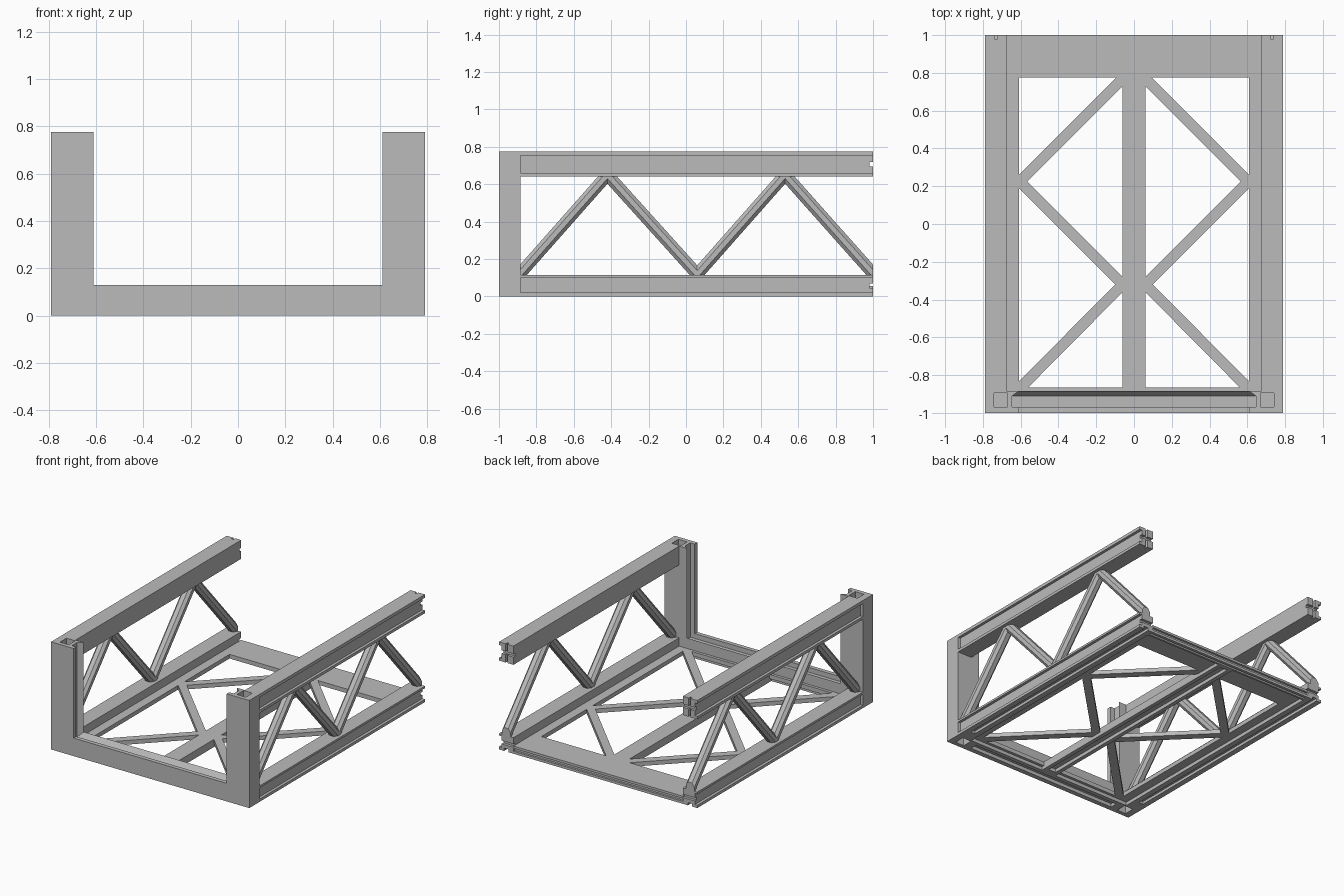
import bpy
import bmesh

if "Cube" in bpy.data.objects:
    bpy.data.objects.remove(bpy.data.objects["Cube"])

W, H = 0.79, 0.775          # half width, height
FRONT, BACK = -0.885, 1.0   # span behind the front frame

grey = bpy.data.materials.new("plain grey")
grey.use_nodes = True
grey.diffuse_color = (0.5, 0.5, 0.5, 1)
grey.node_tree.nodes["Principled BSDF"].inputs["Base Color"].default_value = grey.diffuse_color


def loft(name, rings):
    """Skin a list of equal point rings and close both ends."""
    bm = bmesh.new()
    loops = [[bm.verts.new(p) for p in ring] for ring in rings]
    n = len(loops[0])
    for a, b in zip(loops, loops[1:]):
        for i in range(n):
            j = (i + 1) % n
            bm.faces.new((a[i], a[j], b[j], b[i]))
    bm.faces.new(loops[0])
    bm.faces.new(loops[-1])
    bmesh.ops.recalc_face_normals(bm, faces=bm.faces)
    mesh = bpy.data.meshes.new(name)
    bm.to_mesh(mesh)
    bm.free()
    mesh.materials.append(grey)
    obj = bpy.data.objects.new(name, mesh)
    bpy.context.collection.objects.link(obj)
    return obj


def sweep(name, path, section, side=1):
    """Carry an xz section along a path; rings stay in planes of constant y."""
    return loft(name, [[(side * (x + dx), y, z + dz) for dx, dz in section]
                       for x, y, z in path])


def box(name, x0, x1, y0, y1, z0, z1, side=1):
    return sweep(name, [(0, y0, 0), (0, y1, 0)],
                 [(x0, z0), (x1, z0), (x1, z1), (x0, z1)], side)


def cut(obj, *cutters):
    """Subtract cutters from a part, then discard them."""
    bpy.context.view_layer.objects.active = obj
    for cutter in cutters:
        cutter.hide_render = True
        mod = obj.modifiers.new("cut", "BOOLEAN")
        mod.operation = "DIFFERENCE"
        mod.solver = "EXACT"
        mod.object = cutter
        bpy.ops.object.modifier_apply(modifier=mod.name)
        bpy.data.objects.remove(cutter)


# U-shaped front frame with a chamfered groove around its inner edge
def u_ring(y, inset):
    w, t = 0.61 + inset, 0.13 - inset
    return [(x, y, z) for x, z in [(-W, 0), (W, 0), (W, H), (w, H),
                                   (w, t), (-w, t), (-w, H), (-W, H)]]


frame = loft("front_frame", [u_ring(y, d) for y, d in [
    (-1, 0), (-0.97, 0), (-0.97, 0.035), (-0.91, 0.035), (FRONT, 0)]])

# Blind sockets in both ends of the columns, and a slot under the front bar
for side in (-1, 1):
    for z0, z1 in ((H - 0.06, H + 0.1), (-0.1, 0.06)):
        cut(frame, box("socket_cutter", 0.67, 0.74, -0.97, -0.895, z0, z1, side))
cut(frame, box("slot_cutter", -0.61, 0.61, -0.965, -0.915, -0.1, 0.025))

# Side rails with an outer channel, and a slot under the lower ones
IN, DEEP = 0.675, 0.77


def rail_section(z0, z1, g0, g1):
    return [(IN, z0), (W, z0), (W, g0), (DEEP, g0),
            (DEEP, g1), (W, g1), (W, z1), (IN, z1)]


rails = {"upper_rail": rail_section(0.64, H, 0.66, 0.752),
         "lower_rail": rail_section(0, 0.115, 0.02, 0.1)}
octagon = [(0.034, 0.02), (0.016, 0.048), (-0.016, 0.048), (-0.034, 0.02),
           (-0.034, -0.02), (-0.016, -0.048), (0.016, -0.048), (0.034, -0.02)]
flat_bar = [(-0.04, 0.025), (0.04, 0.025), (0.04, 0.055), (-0.04, 0.055)]

for side, label in ((1, "left"), (-1, "right")):
    for part, section in rails.items():
        rail = sweep(f"{label}_{part}", [(0, FRONT, 0), (0, BACK, 0)], section, side)
        z0, z1 = section[0][1], section[-1][1]
        mid = (z0 + z1) / 2
        # Cross-shaped notch in the back end
        cut(rail, box("level_notch", 0.6, 0.85, 0.98, 1.1, mid - 0.012, mid + 0.012, side))
        if part == "upper_rail":
            cut(rail, box("upright_notch", 0.722, 0.738, 0.98, 1.1, 0.6, 0.85, side))
        else:
            cut(rail, box("under_slot", 0.715, 0.75, -0.8, 1.1, -0.1, 0.02, side))

    # Zigzag side truss, mitred at each joint
    sweep(f"{label}_side_truss",
          [(0.7325, -0.887, 0.122), (0.7325, -0.42, 0.65), (0.7325, 0.06, 0.118),
           (0.7325, 0.53, 0.65), (0.7325, BACK, 0.122)], octagon, side)

    # Zigzag floor bracing and floor edge strip
    sweep(f"{label}_floor_brace",
          [(0.605, -0.87, 0), (0.06, -0.32, 0), (0.605, 0.225, 0), (0.05, 0.78, 0)],
          flat_bar, side)
    box(f"{label}_floor_strip", 0.61, IN, FRONT, 0.775, 0.025, 0.055, side)

# Floor cross pieces and spine
box("front_floor_strip", -IN, IN, FRONT, -0.865, 0.025, 0.055)
box("back_floor_plate", -IN, IN, 0.775, 0.95, 0.025, 0.055)
spine = box("floor_spine", -0.06, 0.06, FRONT, 0.95, 0, 0.055)
cut(spine, box("spine_slot", -0.03, 0.03, -0.85, 0.93, -0.1, 0.025))

# Back edge rail with a slot along its back face and underside
edge = box("back_floor_edge", -IN, IN, 0.95, BACK, 0, 0.055)
cut(edge, box("back_slot", -0.7, 0.7, 0.985, 1.1, 0.018, 0.038),
    box("under_slot", -0.7, 0.7, 0.965, 0.98, -0.1, 0.012))
